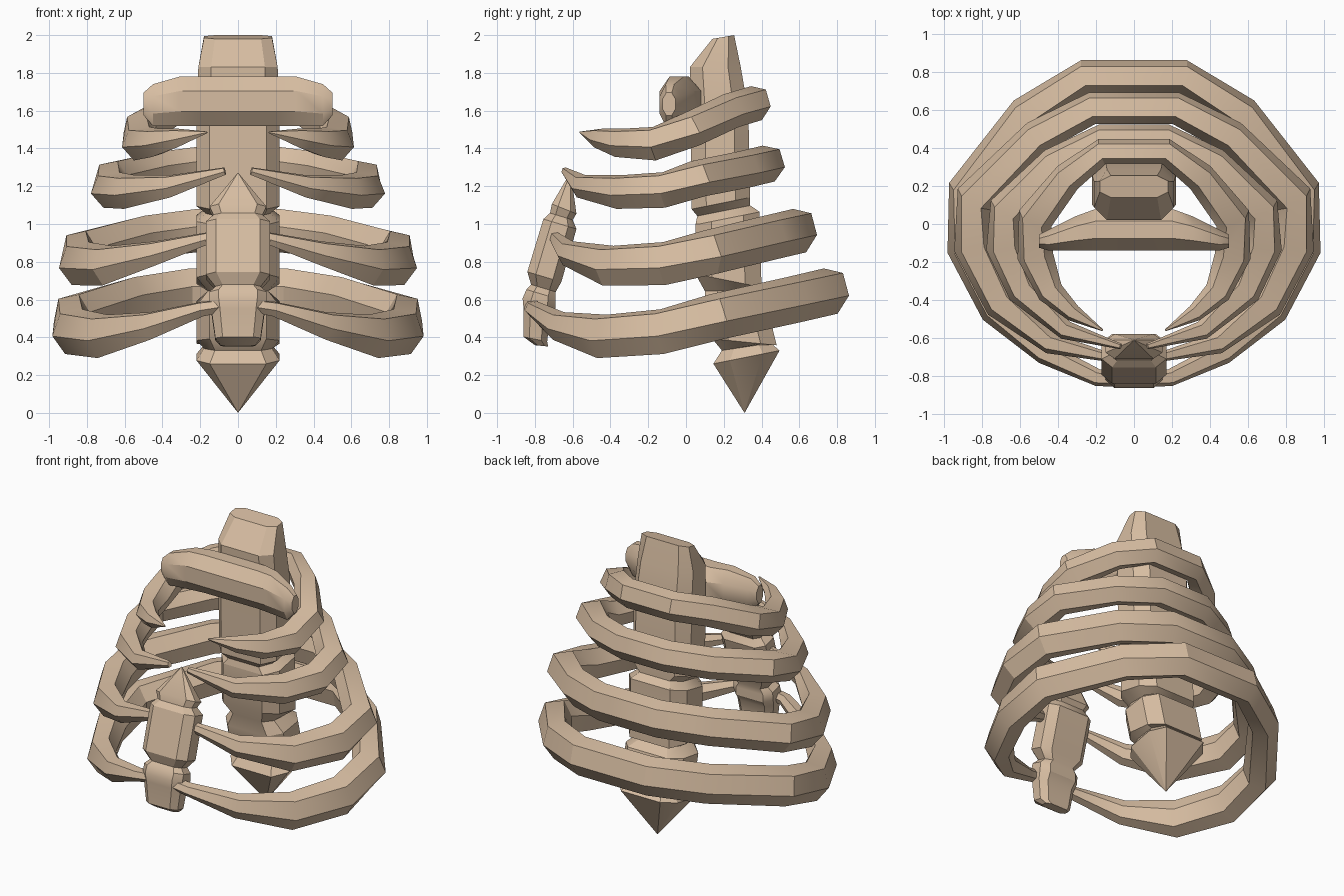
import bpy, bmesh, math
from mathutils import Vector

bone = bpy.data.materials.new("bone_beige")
bone.diffuse_color = (0.68, 0.51, 0.36, 1)


def make(name, rings, closed=False):
    """Skin a list of equal-sized cross-sections into a solid."""
    n, m = len(rings[0]), len(rings)
    verts = [p for r in rings for p in r]
    faces = []
    for i in range(m if closed else m - 1):
        a, b = i * n, (i + 1) % m * n
        for k in range(n):
            j = (k + 1) % n
            faces.append((a + k, a + j, b + j, b + k))
    if not closed:
        faces += [tuple(range(n))[::-1], tuple(range((m - 1) * n, m * n))]
    me = bpy.data.meshes.new(name)
    me.from_pydata(verts, [], faces)
    me.materials.append(bone)
    bpy.context.collection.objects.link(bpy.data.objects.new(name, me))
    # consistent outward normals, smooth with sharp creases
    bm = bmesh.new()
    bm.from_mesh(me)
    bmesh.ops.recalc_face_normals(bm, faces=bm.faces)
    bm.to_mesh(me)
    bm.free()
    for p in me.polygons:
        p.use_smooth = True
    me.set_sharp_from_angle(angle=math.radians(30))


# octagons: regular for the bar, wide-faced for the columns
OCT = [(math.cos(math.radians(22.5 + 45 * k)) / math.cos(math.radians(22.5)),
        math.sin(math.radians(22.5 + 45 * k)) / math.cos(math.radians(22.5))) for k in range(8)]
WIDE = [(1, .5), (.68, 1), (-.68, 1), (-1, .5), (-1, -.5), (-.68, -1), (.68, -1), (1, -.5)]


def column(name, levels):
    """Octagonal stack; levels are (z, y front, y back, half width, tilt)."""
    rings = []
    for z, y0, y1, hx, tilt in levels:
        cy, hy = (y0 + y1) / 2, (y1 - y0) / 2
        rings.append([(hx * c, cy + hy * s, z + tilt * hy * s) for c, s in WIDE])
    make(name, rings)


# spine: pointed tail, vertebrae with notches, long upper column
column("spine", [
    (0.003, 0.308, 0.312, 0.002, 0), (0.295, 0.145, 0.495, 0.22, 0.2),
    (0.35, 0.19, 0.45, 0.18, 0.15), (0.375, 0.14, 0.48, 0.22, -0.1),
    (0.58, 0.10, 0.42, 0.22, 0.15), (0.645, 0.10, 0.36, 0.16, 0),
    (0.70, 0.05, 0.40, 0.22, -0.2), (1.00, 0.05, 0.39, 0.22, 0.0),
    (1.03, 0.05, 0.39, 0.22, 0.2), (1.07, 0.06, 0.34, 0.17, 0.2),
    (1.11, 0.03, 0.34, 0.22, 0.2), (1.60, 0.025, 0.33, 0.22, 0),
    (1.83, 0.02, 0.29, 0.21, 0), (1.99, 0.14, 0.255, 0.18, 0.17)])

# breastbone: leaning forward at the bottom
column("breastbone", [
    (1.27, -0.614, -0.61, 0.002, 0), (1.08, -0.71, -0.58, 0.15, -0.4),
    (1.04, -0.72, -0.60, 0.13, -0.3), (1.00, -0.755, -0.58, 0.17, -0.3),
    (0.72, -0.84, -0.66, 0.17, -0.3), (0.66, -0.82, -0.69, 0.12, -0.3),
    (0.63, -0.845, -0.69, 0.15, -0.3), (0.58, -0.865, -0.69, 0.15, -0.3),
    (0.53, -0.86, -0.72, 0.14, -0.3), (0.39, -0.86, -0.735, 0.12, -0.2),
    (0.355, -0.80, -0.73, 0.09, -0.1)])

# collar bar: arched octagonal rod across the top
half = [(0.20, -0.03, 1.65, 0.11, 0.13), (0.31, -0.05, 1.65, 0.09, 0.13),
        (0.45, -0.085, 1.63, 0.055, 0.11), (0.50, -0.09, 1.635, 0.035, 0.06)]
bar = [(-x, *rest) for x, *rest in half[::-1]] + half
make("collar_bar", [[(x, y + a * c, z + b * s) for c, s in OCT] for x, y, z, a, b in bar])

# hexagonal rib section: (outward, up)
HEX = [(1, -0.2), (0.65, 0.8), (-0.5, 1), (-1, 0.2), (-0.7, -0.75), (0.3, -1)]


def rib(name, half, closed=False):
    """Half path from back to front: x, y, z, half thickness, half height."""
    left = [(-x, *rest) for x, *rest in half if x > 0]
    path = left[::-1] + half if not closed else half + left[::-1]
    n = len(path)
    rings = []
    for i, (x, y, z, w, h) in enumerate(path):
        a = path[(i - 1) % n if closed else max(i - 1, 0)]
        b = path[(i + 1) % n if closed else min(i + 1, n - 1)]
        t = Vector((b[0] - a[0], b[1] - a[1], b[2] - a[2])).normalized()
        out = Vector((-t.y, t.x, 0)).normalized()
        if out.x * x + out.y * y < 0:
            out = -out
        up = out.cross(t)
        if up.z < 0:
            up = -up
        c = Vector((x, y, z))
        rings.append([c + out * w * u + up * h * v for u, v in HEX])
    make(name, rings, closed)


rib("rib_top", [
    (0.17, 0.38, 1.64, .07, .09), (0.35, 0.245, 1.60, .08, .09),
    (0.52, 0.03, 1.50, .095, .09), (0.52, -0.17, 1.425, .095, .09),
    (0.44, -0.36, 1.43, .07, .075), (0.32, -0.47, 1.455, .045, .05),
    (0.165, -0.56, 1.485, .005, .005)])
rib("rib_upper", [
    (0.17, 0.445, 1.32, .08, .095), (0.42, 0.32, 1.29, .085, .095),
    (0.67, 0.07, 1.24, .10, .095), (0.68, -0.12, 1.18, .10, .095),
    (0.585, -0.35, 1.17, .085, .09), (0.36, -0.56, 1.20, .05, .06),
    (0.07, -0.645, 1.28, .015, .02)])
rib("rib_lower", [
    (0.22, 0.61, 0.965, .085, .115), (0.51, 0.46, 0.93, .09, .115),
    (0.84, 0.13, 0.85, .105, .115), (0.845, -0.12, 0.79, .105, .115),
    (0.70, -0.42, 0.78, .09, .105), (0.44, -0.63, 0.845, .055, .065),
    (0.14, -0.70, 0.93, .025, .03)])
# lowest rib is a full loop joined at the front
rib("rib_bottom", [
    (0.26, 0.775, 0.645, .09, .12), (0.57, 0.58, 0.60, .095, .12),
    (0.88, 0.17, 0.51, .105, .12), (0.88, -0.13, 0.43, .105, .12),
    (0.725, -0.45, 0.405, .09, .115), (0.47, -0.68, 0.46, .06, .075),
    (0.19, -0.81, 0.55, .045, .04), (0, -0.82, 0.58, .04, .03)], True)
